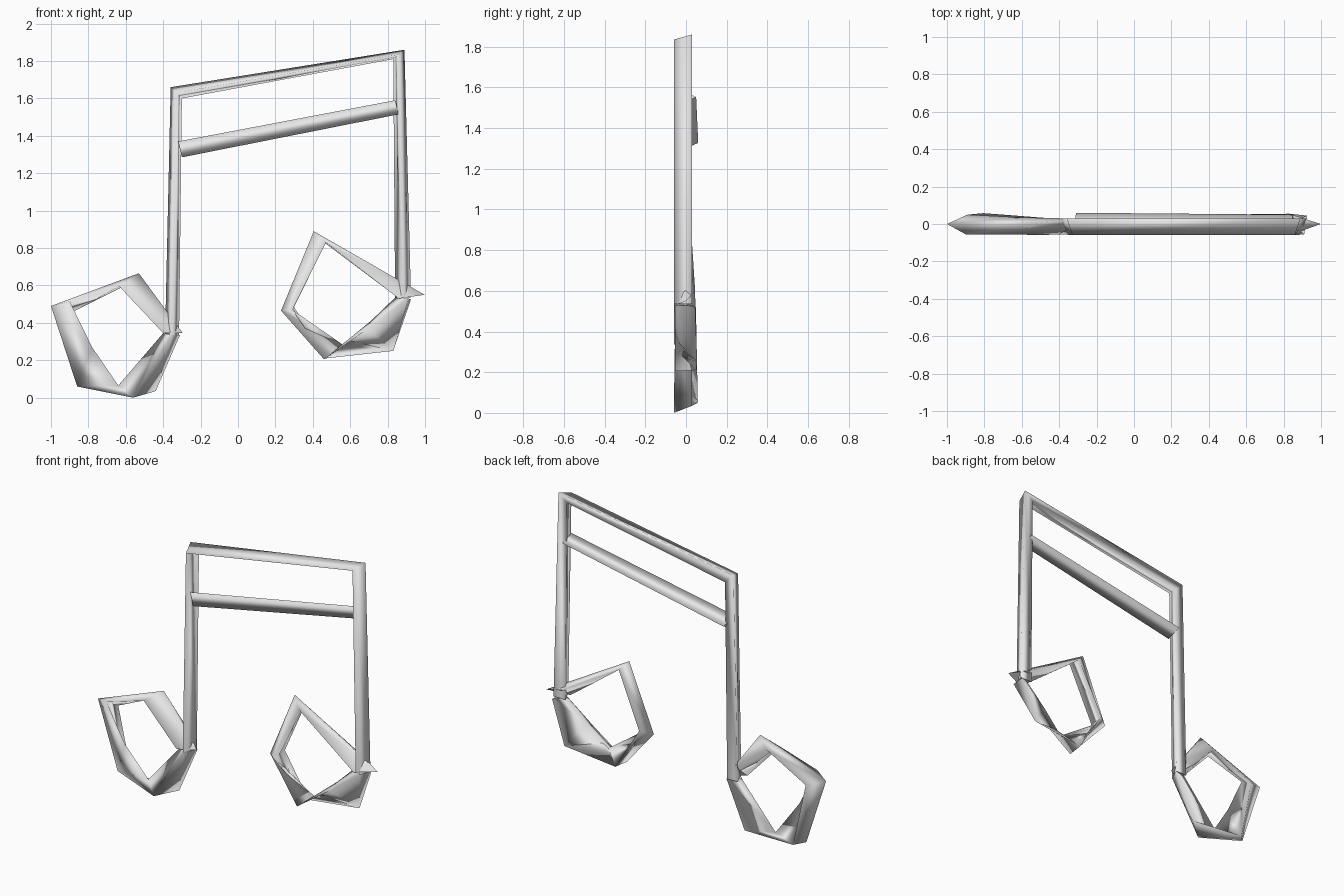
import bpy, bmesh

grey = bpy.data.materials.new("plain grey")
grey.diffuse_color = (0.8, 0.8, 0.8, 1)


def tube(name, sections):
    """Three-sided smooth tube through a list of triangular cross-sections."""
    bm = bmesh.new()
    rings = [[bm.verts.new(p) for p in s] for s in sections]
    for a, b in zip(rings, rings[1:]):
        for i in range(3):
            j = (i + 1) % 3
            bm.faces.new((a[i], a[j], b[j], b[i]))
    caps = [bm.faces.new(rings[0][::-1]), bm.faces.new(rings[-1])]
    bmesh.ops.recalc_face_normals(bm, faces=bm.faces[:])
    for f in bm.faces:
        f.smooth = f not in caps
    for f in caps:
        for e in f.edges:
            e.smooth = False
    mesh = bpy.data.meshes.new(name)
    bm.to_mesh(mesh)
    bm.free()
    mesh.materials.append(grey)
    bpy.context.collection.objects.link(bpy.data.objects.new(name, mesh))


def section(outer, inner, ridge):
    """Ridge at mid-width at y = ridge, two corners on the other side."""
    (x0, z0), (x1, z1) = outer, inner
    back = 0.03 if ridge < 0 else -0.03
    return [((x0 + x1) / 2, ridge, (z0 + z1) / 2), (x0, back, z0), (x1, back, z1)]


# Both stems and the top beam: one bent tube, ridge to the front
tube("stems_and_top_beam", [
    section((-0.39, 0.335), (-0.315, 0.335), -0.06),
    section((-0.36, 1.66), (-0.30, 1.60), -0.06),
    section((0.89, 1.86), (0.83, 1.81), -0.06),
    section((0.925, 0.535), (0.84, 0.535), -0.06)])

# Lower beam, ridge to the back
tube("lower_beam", [
    section((-0.32, 1.37), (-0.30, 1.285), 0.06),
    section((0.84, 1.59), (0.86, 1.515), 0.05)])

# Left note head: open five-cornered ring, each row is outer, inner, back
tube("left_note_head", [
    [(-0.295, 0.0, 0.345), (-0.40, -0.055, 0.345), (-0.365, 0.03, 0.43)],
    [(-0.53, 0.0, 0.665), (-0.635, -0.055, 0.595), (-0.60, 0.035, 0.60)],
    [(-1.0, 0.0, 0.49), (-0.90, -0.055, 0.515), (-0.89, 0.05, 0.455)],
    [(-0.86, 0.0, 0.06), (-0.78, -0.04, 0.27), (-0.805, 0.058, 0.05)],
    [(-0.56, -0.06, 0.0), (-0.64, 0.0, 0.065), (-0.44, 0.03, 0.035)],
    [(-0.35, -0.055, 0.335), (-0.40, 0.0, 0.345), (-0.31, 0.03, 0.335)]])

# Right note head
tube("right_note_head", [
    [(0.998, 0.0, 0.55), (0.86, -0.05, 0.53), (0.86, 0.045, 0.60)],
    [(0.405, 0.0, 0.89), (0.47, -0.05, 0.83), (0.46, 0.03, 0.83)],
    [(0.23, 0.0, 0.465), (0.29, -0.055, 0.47), (0.30, 0.05, 0.485)],
    [(0.46, -0.055, 0.205), (0.565, -0.02, 0.28), (0.47, 0.05, 0.21)],
    [(0.69, -0.055, 0.365), (0.71, 0.0, 0.41), (0.83, 0.055, 0.25)],
    [(0.91, -0.055, 0.53), (0.84, 0.0, 0.535), (0.925, 0.045, 0.525)]])
